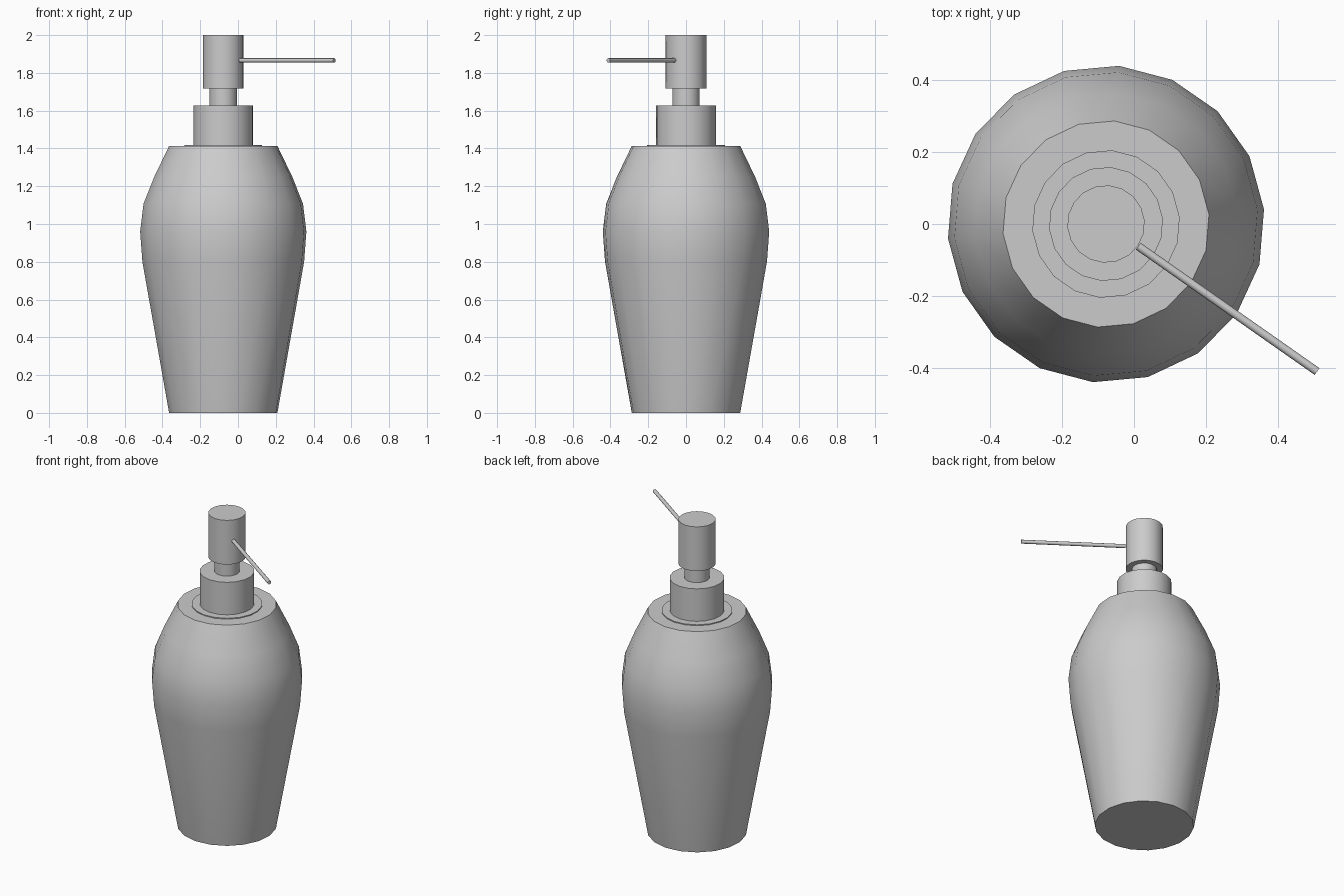
import bpy, bmesh, math
from mathutils import Vector

if "Cube" in bpy.data.objects:
    bpy.data.objects.remove(bpy.data.objects["Cube"])

CX, SIDES = -0.078, 18
OFFSET = math.radians(5.3)


def finish(name, bm):
    bmesh.ops.recalc_face_normals(bm, faces=bm.faces)
    mesh = bpy.data.meshes.new(name)
    bm.to_mesh(mesh)
    bm.free()
    ob = bpy.data.objects.new(name, mesh)
    bpy.context.collection.objects.link(ob)
    bpy.ops.object.select_all(action='DESELECT')
    ob.select_set(True)
    bpy.context.view_layer.objects.active = ob
    bpy.ops.object.shade_smooth_by_angle(angle=math.radians(35))
    return ob


def lathe(name, profile, sides=SIDES):
    """Capped solid of revolution from (radius, z) points."""
    bm = bmesh.new()
    rings = []
    for r, z in profile:
        angles = [OFFSET + math.tau * i / sides for i in range(sides)]
        rings.append([bm.verts.new((r * math.cos(a), r * math.sin(a), z)) for a in angles])
    for lo, hi in zip(rings, rings[1:]):
        for i in range(sides):
            j = (i + 1) % sides
            bm.faces.new((lo[i], lo[j], hi[j], hi[i]))
    bm.faces.new(rings[0][::-1])
    bm.faces.new(rings[-1])
    ob = finish(name, bm)
    ob.location.x = CX
    return ob


# Bottle body
lathe("bottle_body", [(0.288, 0), (0.43, 0.80), (0.442, 0.96),
                      (0.424, 1.107), (0.367, 1.25), (0.288, 1.413)])
# Pump: flat collar, cap, stem and head
lathe("collar", [(0.206, 1.405), (0.206, 1.419)])
lathe("cap", [(0.159, 1.415), (0.159, 1.627)])
lathe("stem", [(0.073, 1.62), (0.073, 1.725)])
lathe("pump_head", [(0.108, 1.717), (0.108, 2.0)])

# Spout: thin rod pointing out diagonally
start, end = Vector((0.012, -0.062, 1.866)), Vector((0.51, -0.411, 1.866))
axis = end - start
bm = bmesh.new()
bmesh.ops.create_cone(bm, cap_ends=True, segments=12, radius1=0.0115,
                      radius2=0.0115, depth=axis.length)
spout = finish("spout", bm)
spout.location = (start + end) / 2
spout.rotation_euler = axis.to_track_quat('Z', 'Y').to_euler()
